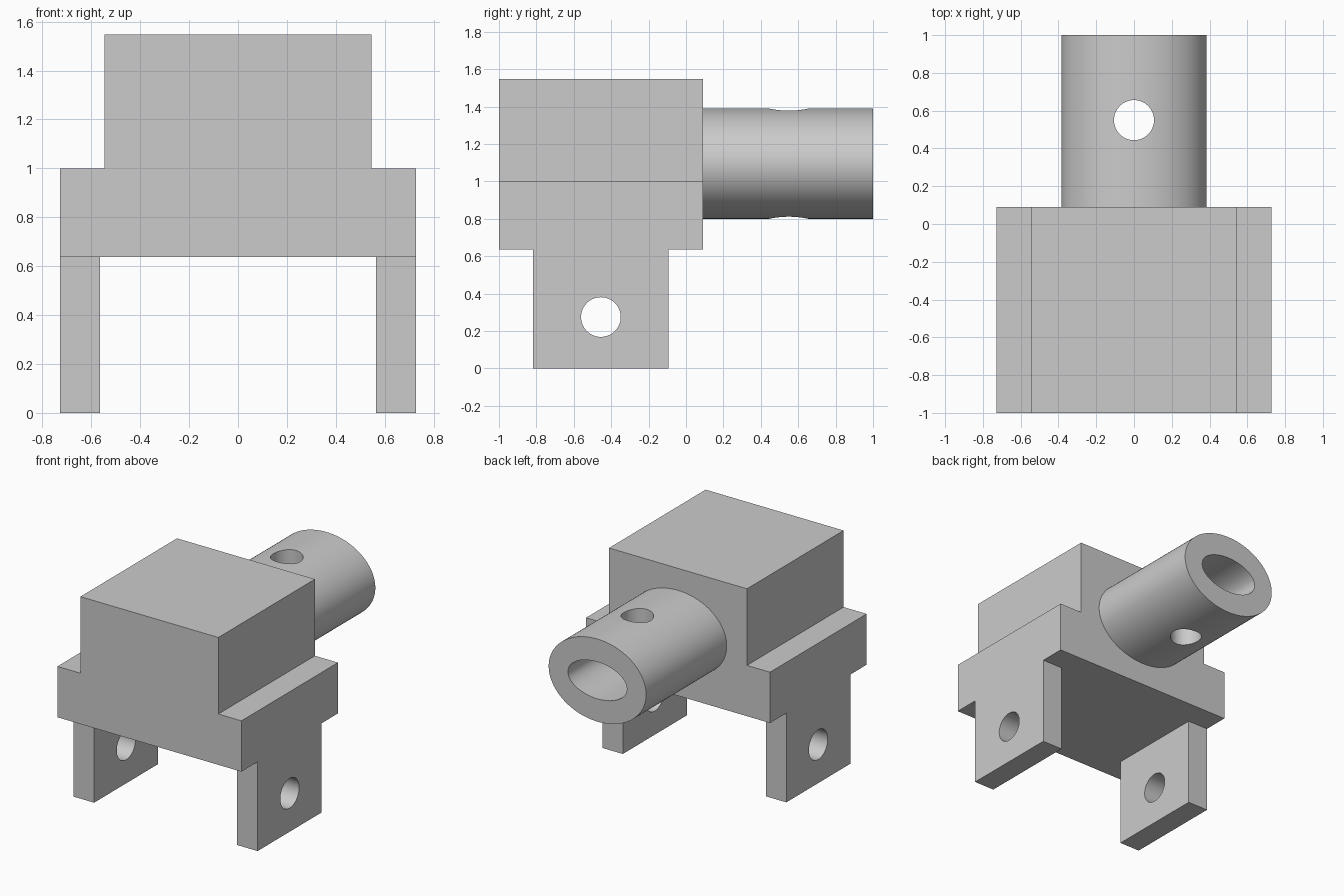
import bpy, bmesh, math
from mathutils import Matrix

cube = bpy.data.objects.get("Cube")
if cube:
    bpy.data.objects.remove(cube, do_unlink=True)

grey = bpy.data.materials.new("plain grey")
grey.use_nodes = True
grey.diffuse_color = (0.6, 0.6, 0.6, 1)
grey.node_tree.nodes["Principled BSDF"].inputs["Base Color"].default_value = grey.diffuse_color


def make_object(name, bm):
    bmesh.ops.recalc_face_normals(bm, faces=bm.faces)
    mesh = bpy.data.meshes.new(name)
    bm.to_mesh(mesh)
    bm.free()
    mesh.materials.append(grey)
    obj = bpy.data.objects.new(name, mesh)
    bpy.context.collection.objects.link(obj)
    return obj


def extrude_profile(name, points, y0, y1):
    """Extrude an x-z outline along y."""
    bm = bmesh.new()
    face = bm.faces.new([bm.verts.new((x, y0, z)) for x, z in points])
    moved = bmesh.ops.extrude_face_region(bm, geom=[face])["geom"]
    bmesh.ops.translate(bm, vec=(0, y1 - y0, 0),
                        verts=[v for v in moved if isinstance(v, bmesh.types.BMVert)])
    return make_object(name, bm)


def rod(name, centre, axis, length, ra, rb, segments=64):
    """Elliptical rod along an axis; ra and rb are its half widths."""
    turn = {"X": Matrix.Rotation(math.pi / 2, 4, "Y"),
            "Y": Matrix.Rotation(math.pi / 2, 4, "X"),
            "Z": Matrix.Identity(4)}[axis]
    bm = bmesh.new()
    bmesh.ops.create_cone(bm, cap_ends=True, segments=segments, radius1=1, radius2=1, depth=length,
                          matrix=Matrix.Translation(centre) @ turn @ Matrix.Diagonal((ra, rb, 1, 1)))
    return make_object(name, bm)


def combine(target, tool, operation):
    mod = target.modifiers.new(operation.lower(), "BOOLEAN")
    mod.operation, mod.object, mod.solver = operation, tool, "EXACT"
    bpy.context.view_layer.objects.active = target
    bpy.ops.object.modifier_apply(modifier=mod.name)
    bpy.data.objects.remove(tool, do_unlink=True)


FRONT, BACK = -1.0, 0.09
BASE, STEP, TOP = 0.637, 1.0, 1.547
WIDE, NARROW, LEG_INNER = 0.727, 0.545, 0.565
HOLE = 0.106

# Stepped body
half = [(WIDE, BASE), (WIDE, STEP), (NARROW, STEP), (NARROW, TOP)]
body = extrude_profile("stepped_body", half + [(-x, z) for x, z in reversed(half)], FRONT, BACK)

# Side lugs, joined flush to the body
for side in (-1, 1):
    a, b = side * LEG_INNER, side * WIDE
    lug = extrude_profile("lug", [(a, 0), (b, 0), (b, BASE), (a, BASE)], -0.817, -0.094)
    combine(body, lug, "UNION")

# Pin hole through both lugs
combine(body, rod("pin_cutter", (0, -0.455, 0.275), "X", 2, HOLE, HOLE), "DIFFERENCE")

# Oval socket tube with its bore and cross hole
AXIS_Z = 1.095
tube = rod("socket_tube", (0, (BACK + 1) / 2, AXIS_Z), "Y", 1 - BACK, 0.385, 0.295, 96)
combine(tube, rod("bore_cutter", (0, BACK + 0.51, AXIS_Z), "Y", 1, 0.233, 0.132, 96), "DIFFERENCE")
combine(tube, rod("cross_cutter", (0, 0.55, AXIS_Z), "Z", 1, HOLE, HOLE), "DIFFERENCE")

# Smooth the round surfaces, keep edges sharp
bpy.ops.object.select_all(action="DESELECT")
for obj in (body, tube):
    obj.select_set(True)
bpy.context.view_layer.objects.active = body
bpy.ops.object.shade_smooth_by_angle(angle=math.radians(30))
